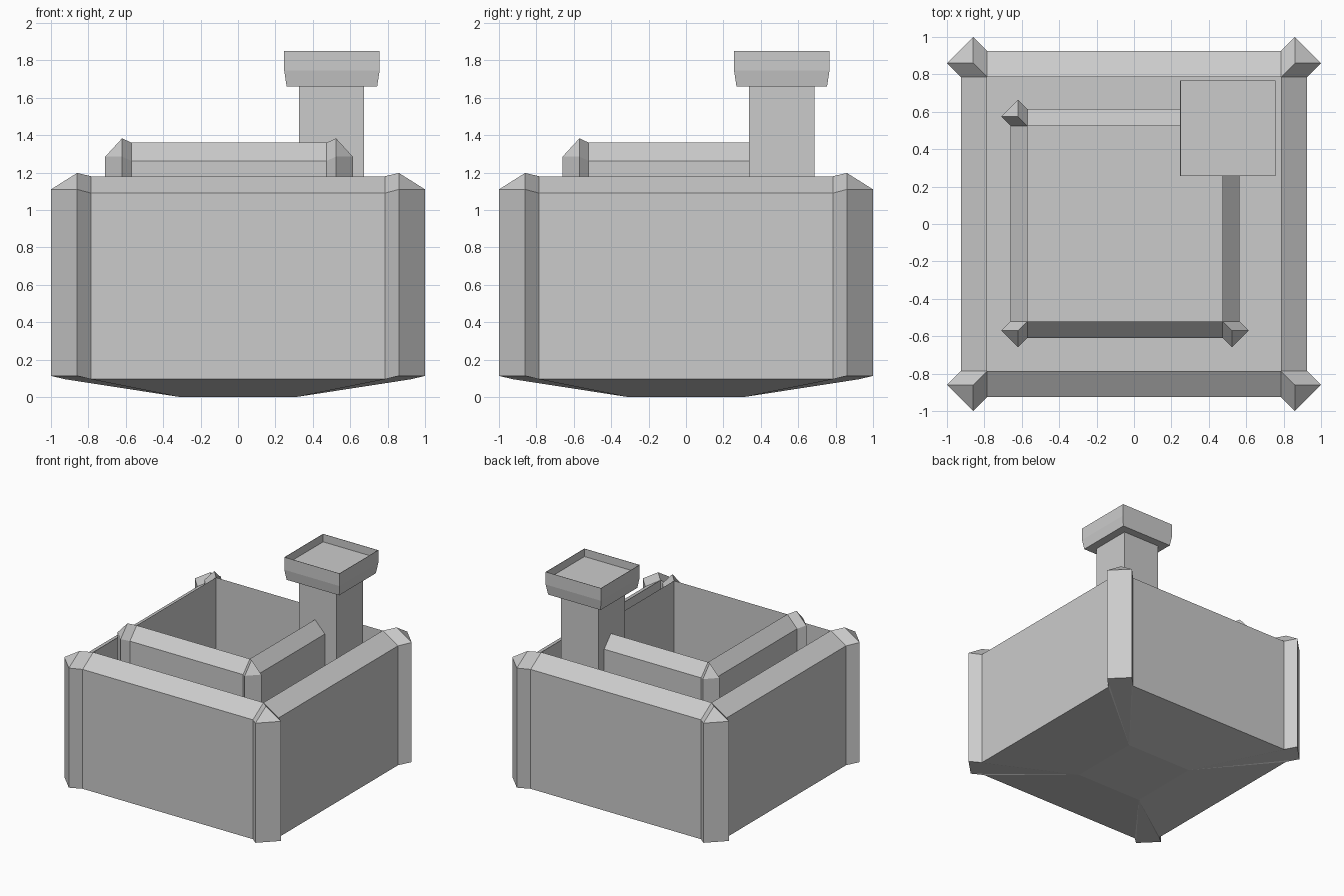
import bpy, bmesh
from mathutils import Matrix, Vector

if "Cube" in bpy.data.objects:
    bpy.data.objects.remove(bpy.data.objects["Cube"])

FLOOR = 0.2


def finish(name, bm, loc=(0, 0, 0)):
    bmesh.ops.remove_doubles(bm, verts=bm.verts, dist=0.0005)
    bmesh.ops.recalc_face_normals(bm, faces=bm.faces)
    me = bpy.data.meshes.new(name)
    bm.to_mesh(me)
    bm.free()
    ob = bpy.data.objects.new(name, me)
    ob.location = loc
    bpy.context.collection.objects.link(ob)
    return ob


def wall_ring(name, loc, i, m, t, z_side, z_top, z_tip, z_peak, low, low_tip,
              spans=None, skip_post=None, base=None):
    """Four bevel-topped walls with a five-sided pointed post on each corner."""
    bm = bmesh.new()
    o = t - (m - i)
    for k in range(4):
        rot = Matrix.Rotation(k * 1.5707963, 3, 'Z')

        def face(*pts):
            bm.faces.new([bm.verts.new(rot @ Vector(p)) for p in pts])

        # wall: outside, sloping top, inside
        a, b = (spans or {}).get(k, (-i, i))
        prof = [(-o, low), (-o, z_side), (-i, z_top), (-i, FLOOR)]
        for (y0, z0), (y1, z1) in zip(prof, prof[1:]):
            face((a, y0, z0), (b, y0, z0), (b, y1, z1), (a, y1, z1))

        # corner post
        plan = [(i, -o, low, z_side), (m, -t, low_tip, z_tip),
                (t, -m, low_tip, z_tip), (o, -i, low, z_side)]
        if k != skip_post:
            tops = [(x, y, z) for x, y, _, z in plan]
            peak, inner = (m, -m, z_peak), (i, -i, z_top)
            for p, q in zip(plan, plan[1:]):
                face((p[0], p[1], p[2]), (q[0], q[1], q[2]),
                     (q[0], q[1], q[3]), (p[0], p[1], p[3]))
            face(tops[0], tops[1], peak, inner)
            face(tops[1], tops[2], peak)
            face(tops[2], tops[3], inner, peak)

        # shallow sloping underside
        if base:
            c = (base, -base, 0)
            face((-i, -o, low), (i, -o, low), c, (-base, -base, 0))
            for p, q in zip(plan, plan[1:]):
                face(p[:3], q[:3], c)
    if base:
        bm.faces.new([bm.verts.new((x * base, y * base, 0))
                      for x, y in ((-1, -1), (-1, 1), (1, 1), (1, -1))])
        bm.faces.new([bm.verts.new((x * i, y * i, FLOOR))
                      for x, y in ((-1, -1), (1, -1), (1, 1), (-1, 1))])
    return finish(name, bm, loc)


def square_stack(name, loc, levels, close_bottom=True, close_top=True):
    """Square sections (half width, z) joined from first to last."""
    bm = bmesh.new()
    rings = [[bm.verts.new((sx * h, sy * h, z))
              for sx, sy in ((-1, -1), (1, -1), (1, 1), (-1, 1))]
             for h, z in levels]
    for r, s in zip(rings, rings[1:]):
        for j in range(4):
            n = (j + 1) % 4
            bm.faces.new((r[j], r[n], s[n], s[j]))
    if close_bottom:
        bm.faces.new(rings[0][::-1])
    if close_top:
        bm.faces.new(rings[-1])
    return finish(name, bm, loc)


# outer walls with underside and floor
wall_ring("outer_walls", (0, 0, 0), 0.785, 0.86, 1.0,
          1.09, 1.18, 1.11, 1.198, 0.095, 0.113, base=0.31)

# inner walls; the back right corner gives way to the tower
wall_ring("inner_walls", (-0.048, 0.002, 0), 0.522, 0.572, 0.662,
          1.263, 1.36, 1.285, 1.383, FLOOR, FLOOR,
          spans={1: (-0.522, 0.338), 2: (-0.373, 0.522)}, skip_post=1)

# tower shaft and its hollow-topped cap
square_stack("tower_shaft", (0.5, 0.512, 0), [(0.174, FLOOR), (0.174, 1.66)],
             close_bottom=False, close_top=False)
square_stack("tower_cap", (0.502, 0.512, 0),
             [(0.242, 1.66), (0.255, 1.745), (0.255, 1.85), (0.252, 1.85), (0.252, 1.785)])
